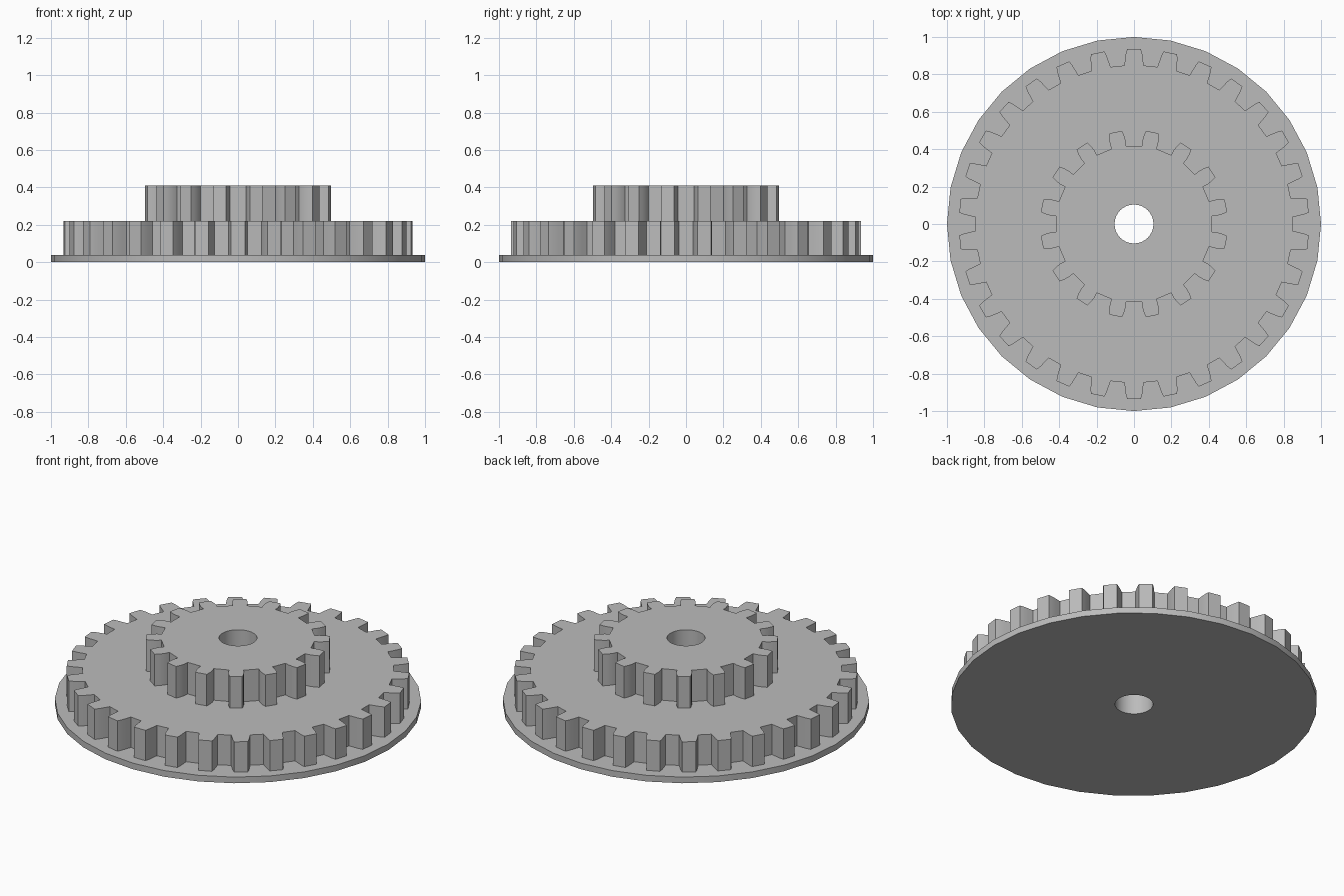
import bpy, bmesh
from math import pi, cos, sin, asin, radians
from mathutils import Vector

if "Cube" in bpy.data.objects:
    bpy.data.objects.remove(bpy.data.objects["Cube"], do_unlink=True)

grey = bpy.data.materials.new("mid grey")
grey.use_nodes = True
grey.diffuse_color = (0.5, 0.5, 0.5, 1)
grey.node_tree.nodes["Principled BSDF"].inputs["Base Color"].default_value = (0.5, 0.5, 0.5, 1)

BORE = 0.104


def circle(radius, count):
    return [(radius * cos(2 * pi * i / count), radius * sin(2 * pi * i / count))
            for i in range(count)]


def gear_outline(teeth, flank):
    """flank: (radius, half width) points from root to tip of one tooth."""
    half = [(r, asin(w / r)) for r, w in flank]
    tooth = [(r, -a) for r, a in half] + [(r, a) for r, a in reversed(half)]
    points = []
    for i in range(teeth):
        centre = pi / 2 + 2 * pi * i / teeth
        if teeth == 16:
            centre += pi / teeth
        points += [(r * cos(centre + a), r * sin(centre + a)) for r, a in tooth]
    return points


def plate(name, outline, z0, z1):
    """Extrude an outline with the shaft bore cut through it."""
    bm = bmesh.new()
    edges = []
    for loop in (outline, circle(BORE, 32)):
        verts = [bm.verts.new((x, y, z0)) for x, y in loop]
        edges += [bm.edges.new((v, verts[i - 1])) for i, v in enumerate(verts)]
    bmesh.ops.triangle_fill(bm, use_beauty=True, edges=edges, normal=Vector((0, 0, 1)))
    top = bmesh.ops.extrude_face_region(bm, geom=bm.faces[:], use_keep_orig=True)
    moved = [g for g in top["geom"] if isinstance(g, bmesh.types.BMVert)]
    bmesh.ops.translate(bm, verts=moved, vec=(0, 0, z1 - z0))
    bmesh.ops.recalc_face_normals(bm, faces=bm.faces[:])
    mesh = bpy.data.meshes.new(name)
    bm.to_mesh(mesh)
    bm.free()
    mesh.materials.append(grey)
    obj = bpy.data.objects.new(name, mesh)
    bpy.context.collection.objects.link(obj)
    bpy.ops.object.select_all(action="DESELECT")
    obj.select_set(True)
    bpy.context.view_layer.objects.active = obj
    bpy.ops.object.shade_smooth_by_angle(angle=radians(30))


# Base flange, large gear and small gear stacked on one bore
plate("base_flange", circle(1.0, 32), 0, 0.037)
plate("large_gear", gear_outline(30, [(0.849, 0.052), (0.88, 0.048), (0.91, 0.044), (0.936, 0.037)]),
      0.037, 0.22)
plate("small_gear", gear_outline(16, [(0.419, 0.039), (0.445, 0.043), (0.477, 0.040), (0.502, 0.034)]),
      0.22, 0.41)
